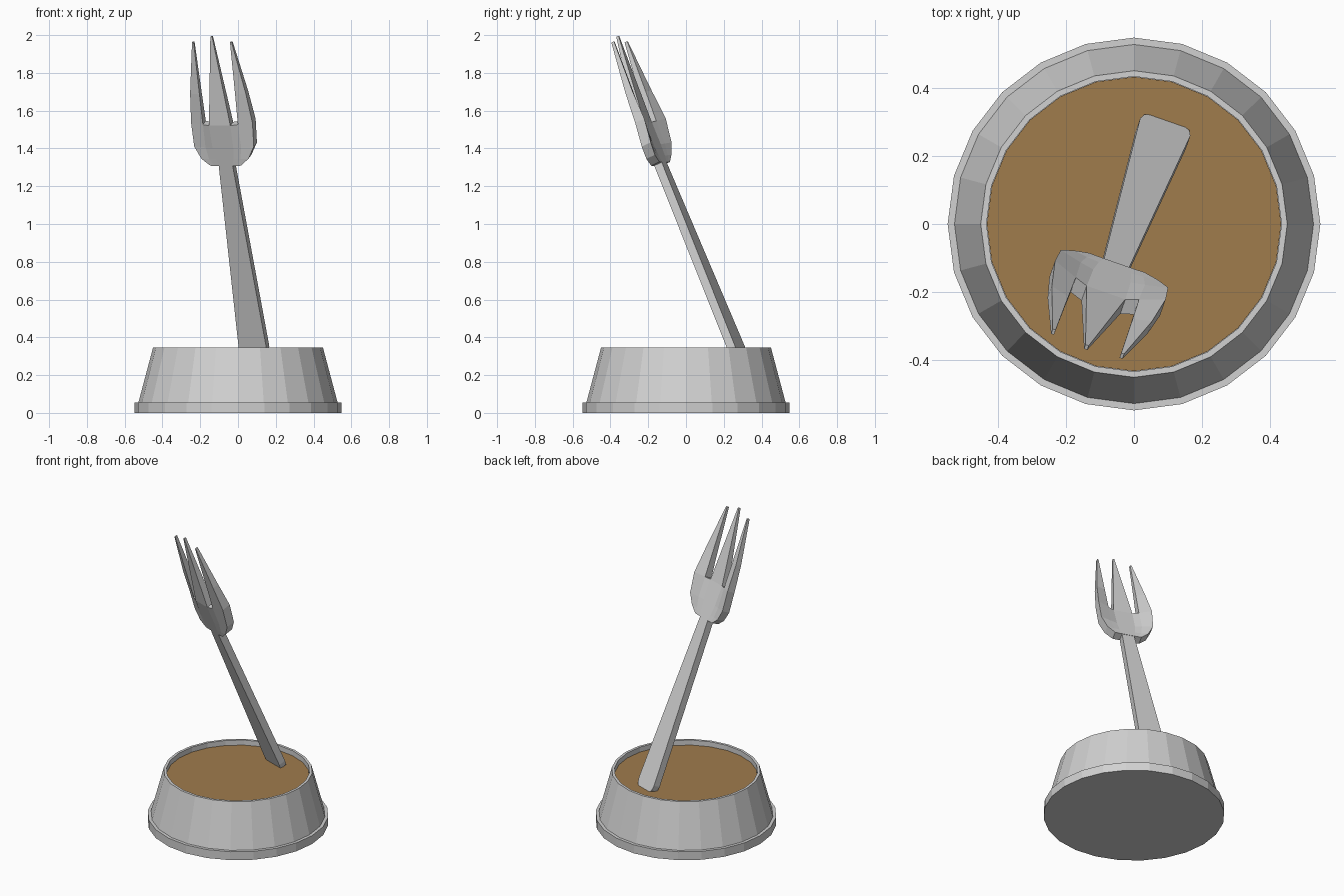
import bpy, bmesh, math
from mathutils import Vector

if "Cube" in bpy.data.objects:
    bpy.data.objects.remove(bpy.data.objects["Cube"])


def material(name, rgb):
    m = bpy.data.materials.new(name)
    m.diffuse_color = (*rgb, 1)
    m.use_nodes = True
    m.node_tree.nodes["Principled BSDF"].inputs["Base Color"].default_value = m.diffuse_color
    return m


metal = material("grey metal", (0.64, 0.64, 0.64))
brown = material("brown food", (0.35, 0.2, 0.073))


def finish(bm, name, mat):
    bmesh.ops.recalc_face_normals(bm, faces=bm.faces)
    me = bpy.data.meshes.new(name)
    bm.to_mesh(me)
    bm.free()
    me.materials.append(mat)
    ob = bpy.data.objects.new(name, me)
    bpy.context.collection.objects.link(ob)


def lathe(name, profile, mat, sides=24):
    """Turn a (radius, height) profile and cap both ends."""
    bm = bmesh.new()
    rings = []
    for r, z in profile:
        rings.append([bm.verts.new((r * math.cos(a), r * math.sin(a), z))
                      for a in (2 * math.pi * i / sides for i in range(sides))])
    for a, b in zip(rings, rings[1:]):
        for i in range(sides):
            j = (i + 1) % sides
            bm.faces.new((a[i], a[j], b[j], b[i]))
    bm.faces.new(rings[0])
    bm.faces.new(rings[-1])
    finish(bm, name, mat)


# Can: flared foot, sloping wall, thin rim, closed underside
lathe("can", [(0.547, 0), (0.547, 0.056), (0.527, 0.056), (0.45, 0.345),
              (0.433, 0.345), (0.433, 0.29)], metal)
# Food filling
lathe("food", [(0.432, 0.292), (0.432, 0.312)], brown)

# Fork frame: u across, v along the handle, n out of its front
O = Vector((0.085, 0.265, 0.345))
D = Vector((-0.135, -0.377, 0.916)).normalized()
W = Vector((0.944, -0.33, 0)).normalized()
N = W.cross(D)


def place(u, v, n):
    return O + W * u + D * v + N * n


def slab(name, faces2d, depth):
    """Thicken flat (u, v) faces; depth(u, v) gives centre and thickness."""
    bm = bmesh.new()
    cache = {}

    def vert(p, side):
        key = (round(p[0], 4), round(p[1], 4), side)
        if key not in cache:
            c, t = depth(*p)
            cache[key] = bm.verts.new(place(p[0], p[1], c + side * t / 2))
        return cache[key]

    count = {}
    for f in faces2d:
        for side in (1, -1):
            bm.faces.new([vert(p, side) for p in f])
        for a, b in zip(f, f[1:] + f[:1]):
            k = tuple(sorted(((round(a[0], 4), round(a[1], 4)),
                              (round(b[0], 4), round(b[1], 4)))))
            count[k] = count.get(k, 0) + 1
    for (a, b), n in count.items():
        if n == 1:  # border edge gets a side wall
            bm.faces.new((vert(a, 1), vert(b, 1), vert(b, -1), vert(a, -1)))
    finish(bm, name, metal)


# Handle: tapered bar with rounded lower end
half = [(0.038, 1.09), (0.078, 0.0), (0.07, -0.035), (0.04, -0.058)]
handle = half + [(-u, v) for u, v in reversed(half)]
slab("fork_handle", [handle], lambda u, v: (0, 0.046))

# Head: rows of half widths (outer, slot outer side, slot inner side)
rows = [(1.062, 0.085, 0.06, 0.038), (1.10, 0.132, 0.088, 0.05),
        (1.165, 0.167, 0.1, 0.058), (1.294, 0.172, 0.098, 0.06)]
faces = []


def strip(lo, hi):
    for i in range(len(lo) - 1):
        faces.append([lo[i], lo[i + 1], hi[i + 1], hi[i]])


full = [[(-a, v), (-b, v), (-c, v), (c, v), (b, v), (a, v)] for v, a, b, c in rows]
for lo, hi in zip(full, full[1:]):
    strip(lo, hi)
# Middle tine, then mirrored outer tines
strip([(-0.06, 1.294), (0.06, 1.294)], [(-0.005, 1.777), (0.005, 1.777)])
for s in (-1, 1):
    tine = [[(s * 0.098, 1.294), (s * 0.172, 1.294)],
            [(s * 0.1, 1.46), (s * 0.156, 1.46)],
            [(s * 0.102, 1.746), (s * 0.111, 1.746)]]
    strip(tine[0], tine[1])
    strip(tine[1], tine[2])


def head_depth(u, v):
    # outer edges curl backwards, tines thin out and bend to the back
    ramp = min(1, max(0, (v - 1.04) / 0.22))
    c = -0.36 * max(0, abs(u) - 0.06) * ramp
    t = max(0, (v - 1.294) / 0.48)
    thick = 0.05 + 0.08 * max(0, abs(u) - 0.1)
    return c + (-0.05 - c) * t, thick + (0.014 - thick) * min(1, t)


slab("fork_head", faces, head_depth)
